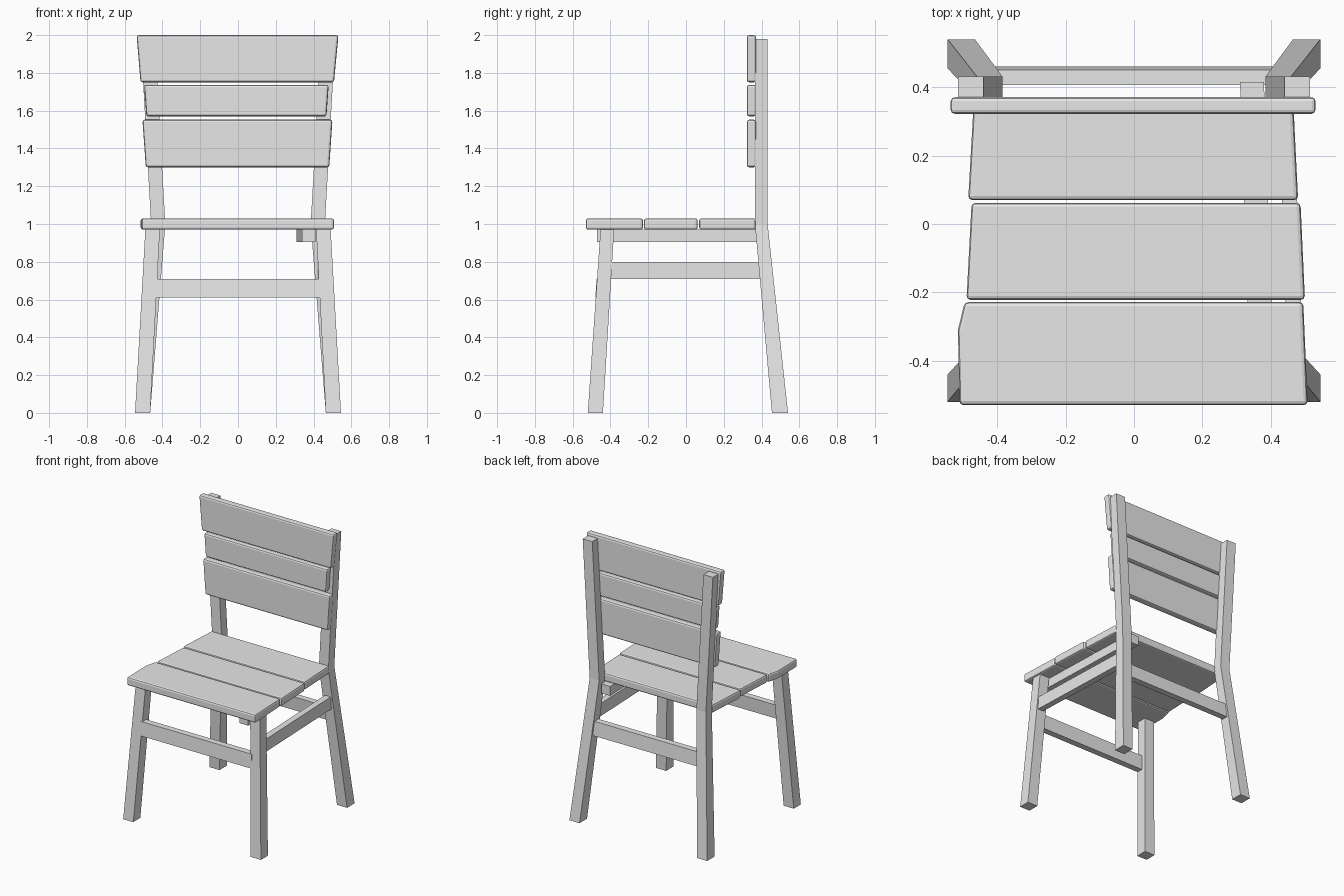
import bpy
import bmesh

cube = bpy.data.objects.get("Cube")
if cube:
    bpy.data.objects.remove(cube, do_unlink=True)

GREY = (0.8, 0.8, 0.8, 1.0)
wood = bpy.data.materials.new("plain_grey_wood")
wood.use_nodes = True
wood.diffuse_color = GREY
wood.node_tree.nodes["Principled BSDF"].inputs["Base Color"].default_value = GREY


def loft(name, rings, bevel=0.0):
    """Join equal-length point rings into a closed solid."""
    bm = bmesh.new()
    loops = [[bm.verts.new(p) for p in ring] for ring in rings]
    n = len(loops[0])
    for low, high in zip(loops, loops[1:]):
        for i in range(n):
            j = (i + 1) % n
            bm.faces.new((low[i], low[j], high[j], high[i]))
    bm.faces.new(loops[0])
    bm.faces.new(loops[-1])
    bmesh.ops.recalc_face_normals(bm, faces=bm.faces)
    mesh = bpy.data.meshes.new(name)
    bm.to_mesh(mesh)
    bm.free()
    mesh.materials.append(wood)
    obj = bpy.data.objects.new(name, mesh)
    bpy.context.collection.objects.link(obj)
    if bevel:
        mod = obj.modifiers.new("rounded_edges", "BEVEL")
        mod.width = bevel
        mod.segments = 2
        mod.limit_method = "ANGLE"
    return obj


def level_ring(x0, x1, y0, y1, z):
    return [(x0, y0, z), (x1, y0, z), (x1, y1, z), (x0, y1, z)]


def side_ring(x0, x1, y, z0, z1):
    return [(x0, y, z0), (x1, y, z0), (x1, y, z1), (x0, y, z1)]


# Splayed legs, the back pair bending up into the backrest posts
for side, word in ((1, "left"), (-1, "right")):
    def leg(name, sections):
        loft(f"{word}_{name}", [level_ring(side * a, side * b, c, d, z)
                                for a, b, c, d, z in sections])

    leg("front_leg", [(0.465, 0.545, -0.52, -0.44, 0),
                      (0.413, 0.49, -0.452, -0.38, 0.98)])
    leg("back_leg", [(0.465, 0.545, 0.455, 0.54, 0),
                     (0.385, 0.46, 0.365, 0.432, 1.0),
                     (0.44, 0.515, 0.365, 0.432, 1.98)])

# Seat boards, the front one with a worn back corner
seat = {
    "front_seat_board": [(-0.51, -0.53), (0.508, -0.53), (0.495, -0.228),
                         (-0.495, -0.228), (-0.515, -0.31)],
    "middle_seat_board": [(-0.49, -0.222), (0.50, -0.222), (0.487, 0.062), (-0.475, 0.062)],
    "back_seat_board": [(-0.485, 0.07), (0.48, 0.07), (0.465, 0.37), (-0.468, 0.37)],
}
for name, outline in seat.items():
    loft(name, [[(x, y, z) for x, y in outline] for z in (0.97, 1.03)], 0.012)

# Backrest slats, wider at the top
slats = {
    "top_back_slat": [(-0.516, 1.75), (0.508, 1.75), (0.532, 2.0), (-0.537, 2.0)],
    "middle_back_slat": [(-0.485, 1.57), (0.468, 1.57), (0.48, 1.737), (-0.497, 1.737)],
    "lower_back_slat": [(-0.488, 1.30), (0.483, 1.30), (0.50, 1.552), (-0.506, 1.552)],
}
for name, outline in slats.items():
    loft(name, [[(x, y, z) for x, z in outline] for y in (0.322, 0.371)], 0.012)

# Cross rails, leaning with the legs
loft("front_rail", [level_ring(-0.445, 0.445, -0.48, -0.435, 0.61),
                    level_ring(-0.44, 0.44, -0.473, -0.428, 0.71)])
loft("back_rail", [level_ring(-0.43, 0.43, 0.415, 0.46, 0.61),
                   level_ring(-0.42, 0.42, 0.406, 0.451, 0.71)])

# Left side only: rail between the legs and a cleat under the seat
loft("left_side_rail", [side_ring(0.45, 0.495, -0.41, 0.71, 0.80),
                        side_ring(0.42, 0.465, 0.40, 0.71, 0.80)])
loft("left_seat_cleat", [side_ring(0.34, 0.41, -0.47, 0.905, 0.972),
                         side_ring(0.31, 0.38, 0.415, 0.905, 0.972)])
